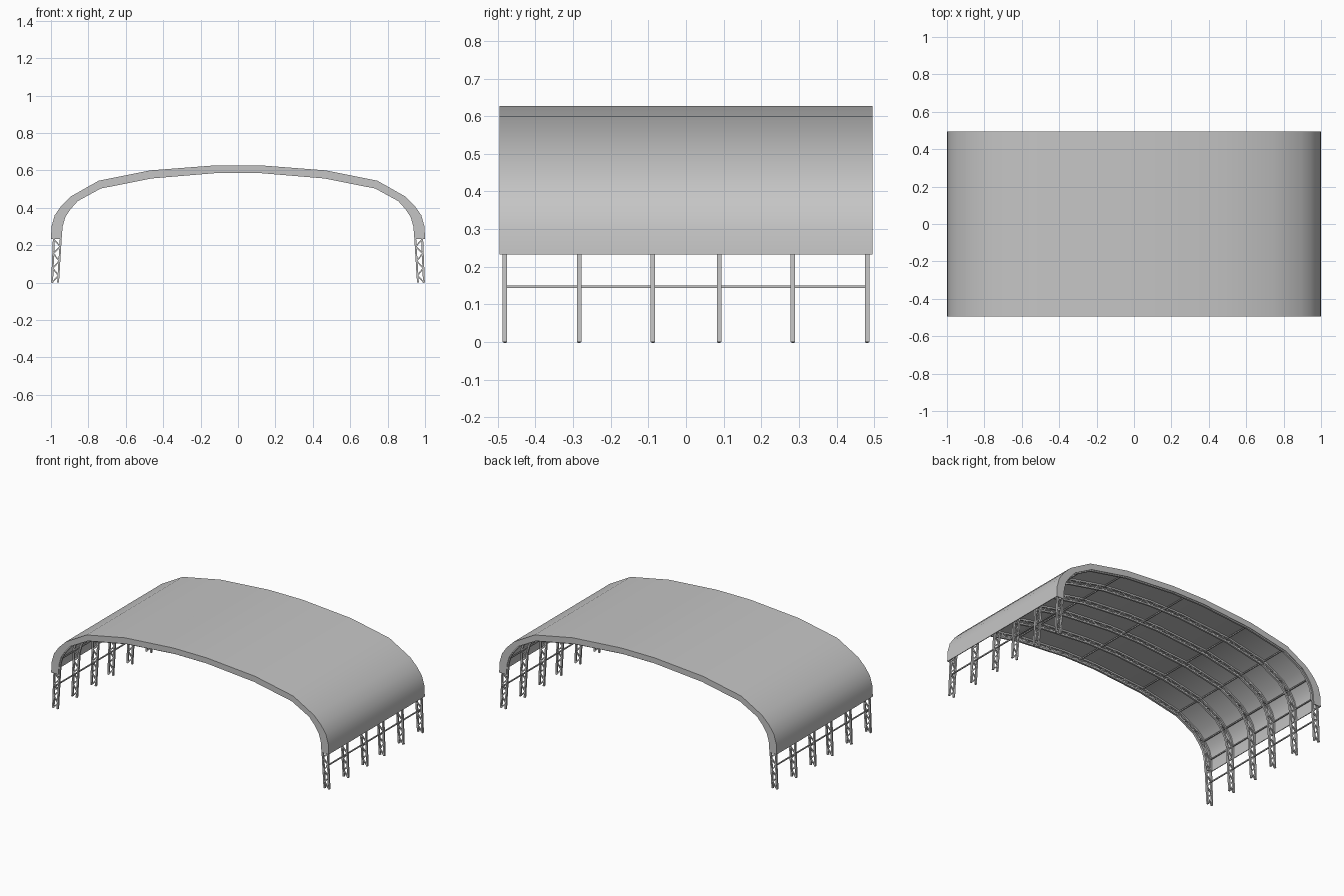
import bpy, bmesh
from mathutils import Vector

if "Cube" in bpy.data.objects:
    bpy.data.objects.remove(bpy.data.objects["Cube"])

grey = bpy.data.materials.new("light grey")
grey.diffuse_color = (0.56, 0.56, 0.56, 1)
grey.use_nodes = True
grey.node_tree.nodes["Principled BSDF"].inputs["Base Color"].default_value = grey.diffuse_color

# Half profiles (x, z) from the bottom edge to the crown
OUTER = [(1.0, 0.232), (0.997, 0.30), (0.98, 0.36), (0.945, 0.41), (0.895, 0.46),
         (0.745, 0.545), (0.47, 0.60), (0.12, 0.627)]
INNER = [(0.948, 0.232), (0.943, 0.30), (0.928, 0.352), (0.90, 0.395), (0.86, 0.44),
         (0.735, 0.508), (0.462, 0.562), (0.115, 0.591)]
RIBS = [-0.481, -0.284, -0.088, 0.088, 0.284, 0.481]
HALF = 0.495


def full(half):
    """Mirror a half profile into a whole arch."""
    return half + [(-x, z) for x, z in reversed(half)]


def blend(a, b, f):
    return [(p[0] + (q[0] - p[0]) * f, p[1] + (q[1] - p[1]) * f) for p, q in zip(a, b)]


def finish(name, bm, smooth=False):
    bmesh.ops.recalc_face_normals(bm, faces=bm.faces[:])
    me = bpy.data.meshes.new(name)
    bm.to_mesh(me)
    bm.free()
    ob = bpy.data.objects.new(name, me)
    me.materials.append(grey)
    bpy.context.collection.objects.link(ob)
    if smooth:
        bpy.ops.object.select_all(action='DESELECT')
        ob.select_set(True)
        bpy.context.view_layer.objects.active = ob
        bpy.ops.object.shade_smooth_by_angle(angle=0.6)
    return ob


def arch_band(bm, outer, inner, y0, y1):
    """Solid arch between two profiles, stretched along y."""
    rings = [[bm.verts.new((p[0], y, p[1])) for p, y in
              ((o, y0), (o, y1), (i, y1), (i, y0))] for o, i in zip(outer, inner)]
    for a, b in zip(rings, rings[1:]):
        for k in range(4):
            bm.faces.new((a[k], a[(k + 1) % 4], b[(k + 1) % 4], b[k]))
    bm.faces.new(rings[0])
    bm.faces.new(rings[-1])


def beam(bm, a, b, w, t):
    """Square bar from a to b."""
    a, b = Vector(a), Vector(b)
    d = (b - a).normalized()
    side = Vector((0, 1, 0)) if abs(d.y) < 0.9 else Vector((1, 0, 0))
    up = d.cross(side).normalized()
    offs = [side * w / 2 * s + up * t / 2 * u for s, u in ((1, 1), (-1, 1), (-1, -1), (1, -1))]
    v0 = [bm.verts.new(a + o) for o in offs]
    v1 = [bm.verts.new(b + o) for o in offs]
    bm.faces.new(v0)
    bm.faces.new(v1)
    for k in range(4):
        bm.faces.new((v0[k], v0[(k + 1) % 4], v1[(k + 1) % 4], v1[k]))


# Roof cover: thin sheet
bm = bmesh.new()
arch_band(bm, full(OUTER), full(blend(OUTER, INNER, 0.09)), -HALF, HALF)
finish("roof_cover", bm, True)

# End valances closing the depth of the trusses
for name, s in (("front_valance", -1), ("back_valance", 1)):
    bm = bmesh.new()
    arch_band(bm, full(OUTER), full(INNER), s * (HALF - 0.004), s * HALF)
    finish(name, bm, True)

# Truss ribs: two chords plus zigzag lacing, legs running to the ground
chord_out = full([(0.994, 0.0)] + [(min(x, 0.985), z) for x, z in blend(OUTER, INNER, 0.24)])
chord_in = full([(0.962, 0.0)] + blend(OUTER, INNER, 1.0))
for n, y in enumerate(RIBS):
    bm = bmesh.new()
    for path in (chord_out, chord_in):
        arch_path = [(x, y, z) for x, z in path]
        for a, b in zip(arch_path, arch_path[1:]):
            beam(bm, a, b, 0.012, 0.010)
    nodes = []
    for i in range(len(chord_out) - 1):
        o0, o1 = Vector(chord_out[i]), Vector(chord_out[i + 1])
        i0, i1 = Vector(chord_in[i]), Vector(chord_in[i + 1])
        steps = max(1, round((o1 - o0).length / 0.042))
        nodes += [(o0.lerp(o1, k / steps), i0.lerp(i1, k / steps)) for k in range(steps)]
    nodes.append((Vector(chord_out[-1]), Vector(chord_in[-1])))
    for k in range(len(nodes) - 1):
        p, q = nodes[k][k % 2], nodes[k + 1][(k + 1) % 2]
        beam(bm, (p.x, y, p.y), (q.x, y, q.y), 0.008, 0.007)
    finish(f"truss_rib_{n + 1}", bm)

# Purlins under the cover and rails between the legs
bm = bmesh.new()
mid = blend(OUTER, INNER, 0.35)
points = [(0, 0.612), (0.978, 0.147)] + [mid[i] for i in (1, 3, 5, 6)]
for x, z in points:
    for s in ((1,) if x == 0 else (1, -1)):
        beam(bm, (s * x, -0.488, z), (s * x, 0.488, z), 0.007, 0.007)
finish("purlins_and_rails", bm)
